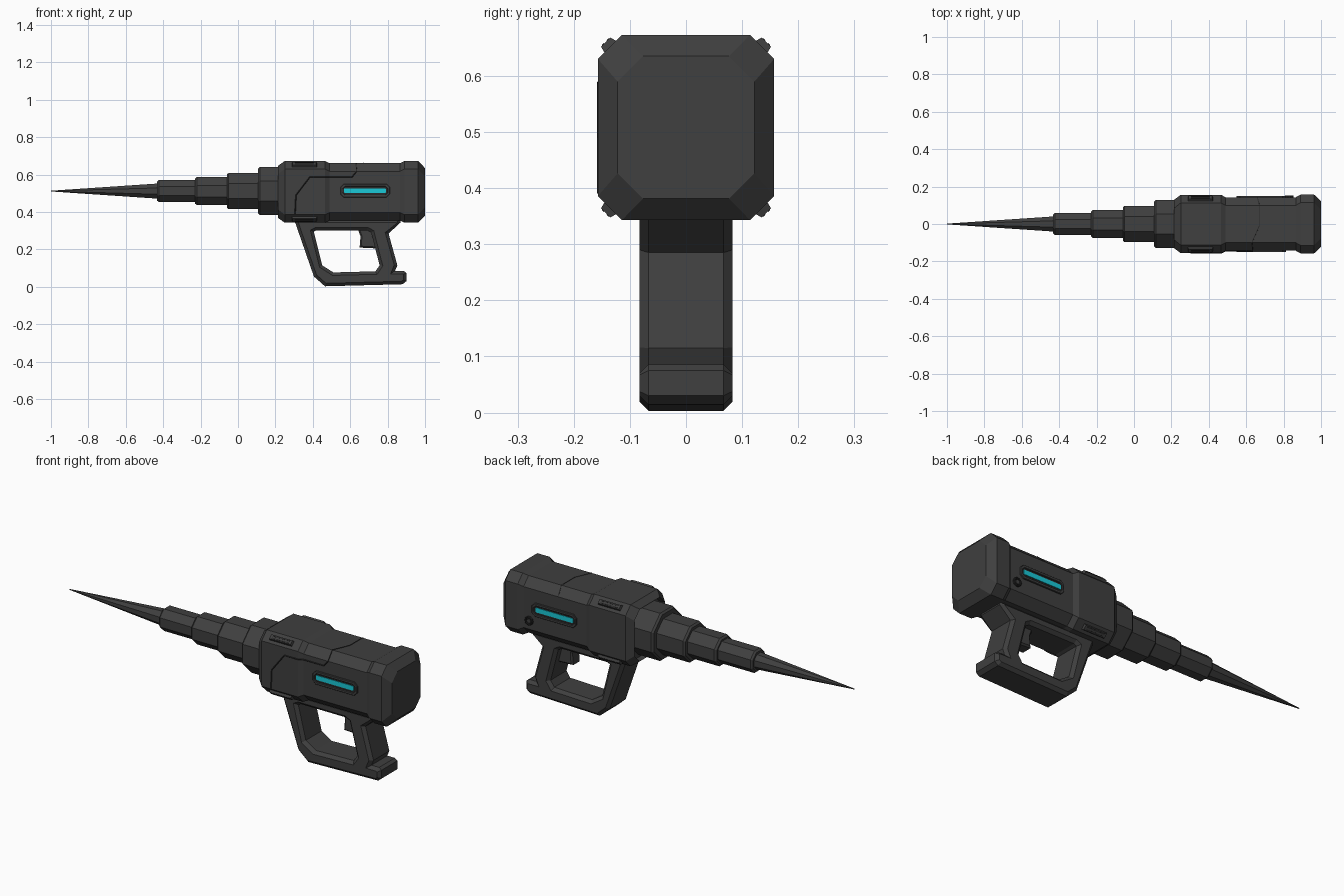
import bpy, bmesh, math
from mathutils import Matrix, Vector

if "Cube" in bpy.data.objects:
    bpy.data.objects.remove(bpy.data.objects["Cube"])

MID = 0.508      # axis height of the housing
AXIS = 0.512     # axis height of the drill


def material(name, rgb):
    m = bpy.data.materials.new(name)
    m.use_nodes = True
    m.diffuse_color = (*rgb, 1)
    m.node_tree.nodes["Principled BSDF"].inputs["Base Color"].default_value = (*rgb, 1)
    return m


GREY = material("dark grey", (0.05, 0.05, 0.05))
SEAM = material("near black", (0.022, 0.022, 0.022))
CYAN = material("cyan light", (0.01, 0.58, 0.68))


def add(name, mesh, mat):
    mesh.materials.clear()
    mesh.materials.append(mat)
    ob = bpy.data.objects.new(name, mesh)
    bpy.context.collection.objects.link(ob)
    return ob


def from_bmesh(name, bm, mat):
    bmesh.ops.recalc_face_normals(bm, faces=bm.faces)
    mesh = bpy.data.meshes.new(name)
    bm.to_mesh(mesh)
    bm.free()
    return add(name, mesh, mat)


def loft(name, sections, z, mat):
    """Skin chamfered rectangles (x, half width, half height, chamfer) along x."""
    bm = bmesh.new()
    rings = []
    for x, hy, hz, c in sections:
        pts = [(hy, hz - c), (hy - c, hz), (c - hy, hz), (-hy, hz - c),
               (-hy, c - hz), (c - hy, -hz), (hy - c, -hz), (hy, c - hz)]
        rings.append([bm.verts.new((x, py, z + pz)) for py, pz in pts])
    for a, b in zip(rings, rings[1:]):
        for i in range(8):
            j = (i + 1) % 8
            bm.faces.new((a[i], a[j], b[j], b[i]))
    bm.faces.new(rings[0])
    bm.faces.new(rings[-1])
    return from_bmesh(name, bm, mat)


def curve_part(name, loops, mat, y=0, half=0.01, bevel=0.0, closed=True):
    """Filled outline in x-z with chamfered edges, or an open tube along 3D points."""
    cu = bpy.data.curves.new(name, "CURVE")
    cu.dimensions = "2D" if closed else "3D"
    cu.bevel_depth = bevel
    cu.bevel_resolution = 0
    if closed:
        cu.fill_mode = "BOTH"
        cu.extrude = half - bevel
        cu.offset = -bevel
    else:
        cu.fill_mode = "FULL"
    for pts in loops:
        sp = cu.splines.new("POLY")
        sp.points.add(len(pts) - 1)
        for p, co in zip(sp.points, pts):
            p.co = (*co, 0, 1) if closed else (*co, 1)
        sp.use_cyclic_u = closed
    tmp = bpy.data.objects.new(name, cu)
    bpy.context.collection.objects.link(tmp)
    dg = bpy.context.evaluated_depsgraph_get()
    mesh = bpy.data.meshes.new_from_object(tmp.evaluated_get(dg))
    bpy.data.objects.remove(tmp)
    if closed:
        mesh.transform(Matrix.Translation((0, y, 0)) @ Matrix.Rotation(math.pi / 2, 4, "X"))
    for poly in mesh.polygons:
        poly.use_smooth = False
    return add(name, mesh, mat)


def chamfered(x0, x1, z0, z1, c):
    return [(x0 + c, z0), (x1 - c, z0), (x1, z0 + c), (x1, z1 - c),
            (x1 - c, z1), (x0 + c, z1), (x0, z1 - c), (x0, z0 + c)]


def circle(x, z, r, n=10):
    return [(x + r * math.cos(i * math.tau / n), z + r * math.sin(i * math.tau / n))
            for i in range(n)]


# Housing with front shroud, slimmer waist and flared rear cap
loft("housing", [
    (0.245, 0.128, 0.138, 0.045), (0.215, 0.13, 0.14, 0.045),
    (0.25, 0.156, 0.165, 0.043), (0.465, 0.156, 0.165, 0.043),
    (0.49, 0.143, 0.153, 0.043), (0.865, 0.143, 0.153, 0.043),
    (0.89, 0.157, 0.165, 0.043), (0.963, 0.157, 0.165, 0.043),
    (1.0, 0.122, 0.127, 0.045)], MID, GREY)

# Telescoping octagonal drill stages and the tip
stages = [(0.107, 0.26, 0.128), (-0.06, 0.12, 0.097),
          (-0.23, -0.05, 0.075), (-0.433, -0.22, 0.059)]
for n, (x0, x1, r) in enumerate(stages, 1):
    loft(f"drill_stage_{n}", [(x, q, q, 0.586 * q) for x, q in
         ((x0, r - 0.008), (x0 + 0.01, r), (x1, r))], AXIS, GREY)
loft("drill_tip", [(x, q, q, 0.586 * q) for x, q in ((-1, 0.002), (-0.42, 0.041))],
     AXIS, GREY)

# Handle loop with rear grip and foot
handle = [(0.3, 0.36), (0.406, 0.055), (0.465, 0.003), (0.88, 0.014), (0.9, 0.03),
          (0.9, 0.075), (0.885, 0.086), (0.84, 0.086), (0.852, 0.115),
          (0.805, 0.285), (0.87, 0.345), (0.87, 0.36)]
opening = [(0.405, 0.295), (0.45, 0.115), (0.51, 0.077), (0.735, 0.083),
           (0.757, 0.115), (0.712, 0.29), (0.69, 0.302), (0.42, 0.302)]
curve_part("handle", [handle, opening], GREY, half=0.083, bevel=0.016)
curve_part("trigger", [[(0.64, 0.31), (0.655, 0.27), (0.65, 0.21), (0.75, 0.205),
                        (0.74, 0.31)]], GREY, half=0.035, bevel=0.008)

# Side lights in chamfered frames
for side, s in (("right", -1), ("left", 1)):
    curve_part(f"light_frame_{side}",
               [chamfered(0.548, 0.812, 0.478, 0.55, 0.018),
                chamfered(0.56, 0.8, 0.492, 0.536, 0.012)],
               GREY, y=s * 0.145, half=0.006, bevel=0.002)
    curve_part(f"light_bed_{side}", [chamfered(0.556, 0.804, 0.488, 0.54, 0.01)],
               SEAM, y=s * 0.143, half=0.002)
    curve_part(f"light_strip_{side}", [chamfered(0.567, 0.79, 0.502, 0.527, 0.003)],
               CYAN, y=s * 0.144, half=0.004)

# Small dial on the left side
curve_part("dial_ring", [circle(0.83, 0.445, 0.024), circle(0.83, 0.445, 0.015)],
           SEAM, y=0.145, half=0.008, bevel=0.002)
curve_part("dial_centre", [circle(0.83, 0.445, 0.012)], GREY, y=0.145, half=0.005)


def slab(name, size, centre, tilt, mat, taper=1.0):
    """Box whose outer (local +z) face is tapered, tilted about x."""
    bm = bmesh.new()
    bmesh.ops.create_cube(bm, size=1)
    for v in bm.verts:
        k = taper if v.co.z > 0 else 1
        v.co = Vector((v.co.x * size[0] * (1 - (1 - k) * 0.3), v.co.y * size[1] * k,
                       v.co.z * size[2]))
    bm.transform(Matrix.Translation(centre) @ Matrix.Rotation(tilt, 4, "X"))
    return from_bmesh(name, bm, mat)


# Vent blocks on the four shroud corners
for sy, ny in ((1, "left"), (-1, "right")):
    for sz, nz in ((1, "upper"), (-1, "lower")):
        out = Vector((0, sy, sz)).normalized()
        across = Vector((0, sy, -sz)).normalized()
        base = Vector((0.355, sy * 0.1345, MID + sz * 0.1435))
        tilt = math.atan2(-out.y, out.z)
        slab(f"vent_{ny}_{nz}", (0.14, 0.036, 0.024), base, tilt, GREY, 0.65)
        for k in (-1, 1):
            slab(f"vent_slot_{ny}_{nz}_{k + 2}", (0.1, 0.005, 0.003),
                 base + out * 0.012 + across * 0.006 * k, tilt, SEAM)

# Panel seam running over the housing
seam = [(0.305, -0.156, 0.39), (0.31, -0.156, 0.49), (0.385, -0.156, 0.588),
        (0.465, -0.156, 0.588), (0.49, -0.143, 0.588), (0.61, -0.143, 0.588),
        (0.635, -0.143, 0.618), (0.63, -0.1, 0.661), (0.67, -0.01, 0.661),
        (0.67, 0.1, 0.661), (0.66, 0.143, 0.618)]
curve_part("panel_seam", [seam], SEAM, bevel=0.003, closed=False)
